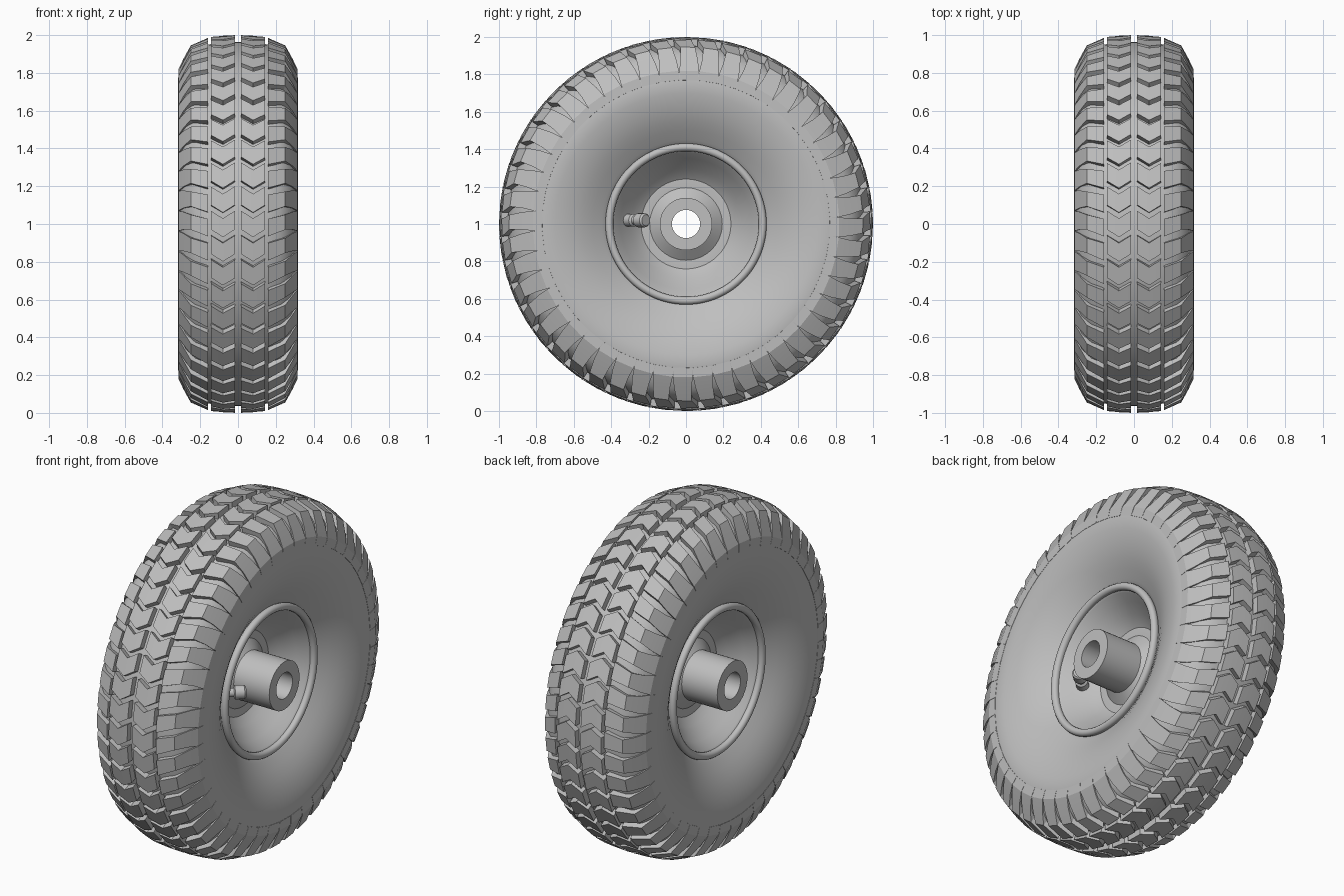
import bpy, bmesh, math
from mathutils import Vector

cube = bpy.data.objects.get("Cube")
if cube:
    bpy.data.objects.remove(cube, do_unlink=True)

grey = bpy.data.materials.new("plain grey")
grey.use_nodes = True
grey.diffuse_color = (0.52, 0.52, 0.52, 1)
grey.node_tree.nodes["Principled BSDF"].inputs["Base Color"].default_value = grey.diffuse_color


def on_wheel(x, r, a):
    """Point at width x, radius r and angle a round the axle."""
    return Vector((x, -r * math.cos(a), 1 + r * math.sin(a)))


def finish(name, bm, angle):
    bmesh.ops.recalc_face_normals(bm, faces=bm.faces)
    mesh = bpy.data.meshes.new(name)
    bm.to_mesh(mesh)
    bm.free()
    for p in mesh.polygons:
        p.use_smooth = True
    mesh.set_sharp_from_angle(angle=math.radians(angle))
    mesh.materials.append(grey)
    obj = bpy.data.objects.new(name, mesh)
    bpy.context.collection.objects.link(obj)
    return obj


def bridge(bm, rings, wrap):
    """Join neighbouring closed rings with quads."""
    pairs = list(zip(rings, rings[1:] + rings[:1])) if wrap else list(zip(rings, rings[1:]))
    for a, b in pairs:
        n = len(a)
        for i in range(n):
            bm.faces.new((a[i], a[(i + 1) % n], b[(i + 1) % n], b[i]))


def revolve(name, half, steps, angle):
    """Spin a half profile and its mirror image about the axle."""
    outline = half + [(-x, r) for x, r in reversed(half)]
    bm = bmesh.new()
    rings = [[bm.verts.new(on_wheel(x, r, math.tau * s / steps)) for x, r in outline]
             for s in range(steps)]
    bridge(bm, rings, True)
    return finish(name, bm, angle)


# Tyre body with bulging sidewalls
revolve("tyre_body", [
    (0.16, 0.40), (0.185, 0.42), (0.205, 0.45), (0.237, 0.50), (0.265, 0.55),
    (0.287, 0.60), (0.303, 0.65), (0.314, 0.70), (0.318, 0.74), (0.313, 0.79),
    (0.30, 0.83), (0.275, 0.885), (0.225, 0.93), (0.16, 0.95), (0.05, 0.963)], 128, 45)

# Wheel rim: dished web with a rounded flange
rim = [(0.02, 0.10), (0.03, 0.20), (0.03, 0.24), (0.065, 0.285), (0.085, 0.30),
       (0.13, 0.35), (0.185, 0.382)]
for k in range(9):
    t = math.radians(-120 + 30 * k)
    rim.append((0.203 + 0.021 * math.cos(t), 0.41 + 0.021 * math.sin(t)))
rim.append((0.15, 0.41))
revolve("wheel_rim", rim, 96, 35)

# Hub tube with a weld collar at its foot
revolve("hub", [(0.30, 0.075), (0.30, 0.14), (0.07, 0.14), (0.025, 0.20)], 32, 30)

# Tread blocks: stations of (x, outer radius, inner radius, sweep, fill)
COUNT = 48
PITCH = math.tau / COUNT
centre_block = [(0.017, 1.0, 0.95, 0.02, 0.76), (0.08, 0.997, 0.95, -0.02, 0.76),
                (0.143, 0.991, 0.94, 0.02, 0.76)]
shoulder_block = [(0.158, 0.986, 0.93, -0.02, 0.72), (0.25, 0.946, 0.88, 0.01, 0.64),
                  (0.289, 0.875, 0.83, 0.02, 0.82), (0.315, 0.82, 0.80, 0.02, 0.98),
                  (0.3165, 0.77, 0.765, 0.02, 0.99)]


def tread(name, stations):
    bm = bmesh.new()
    for side in (1, -1):
        for n in range(COUNT):
            rings = []
            for i, (x, outer, inner, sweep, fill) in enumerate(stations):
                a = n * PITCH + sweep
                h = PITCH * fill / 2
                # Low edge tucks inward on the sidewall end
                low = x - 0.02 if x > 0.24 else x
                rings.append([bm.verts.new(on_wheel(side * px, r, t)) for px, r, t in (
                    (x, outer, a - h), (x, outer, a + h),
                    (low, inner, a + h), (low, inner, a - h))])
            bridge(bm, rings, False)
            bm.faces.new(rings[0])
            bm.faces.new(rings[-1])
    return finish(name, bm, 20)


tread("centre_tread", centre_block)
tread("shoulder_tread", shoulder_block)

# Valve stem leaning out of the rim on the left side
bm = bmesh.new()
start = Vector((0.09, -0.315, 1.02))
axis = Vector((0.11, 0.10, 0)).normalized()
across = axis.cross(Vector((0, 0, 1)))
rings = []
for d, r in ((0, 0.034), (0.05, 0.034), (0.06, 0.024), (0.085, 0.024),
             (0.09, 0.038), (0.14, 0.038), (0.15, 0.03)):
    rings.append([bm.verts.new(start + axis * d + across * r * math.cos(math.tau * k / 20)
                               + Vector((0, 0, r * math.sin(math.tau * k / 20))))
                  for k in range(20)])
bridge(bm, rings, False)
bm.faces.new(rings[0])
bm.faces.new(rings[-1])
finish("valve_stem", bm, 35)
